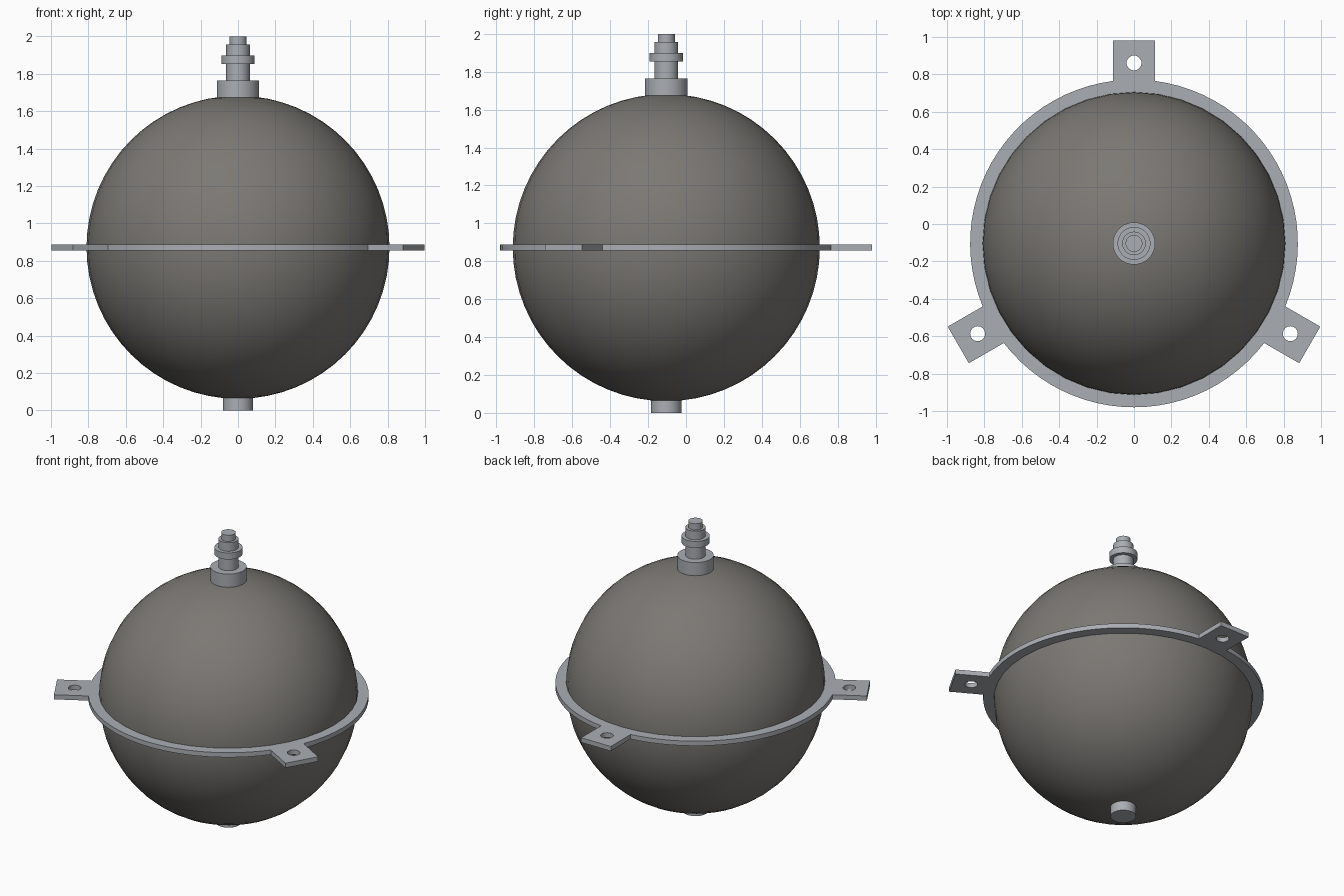
import bpy, bmesh
from math import sin, cos, asin, radians, pi

if "Cube" in bpy.data.objects:
    bpy.data.objects.remove(bpy.data.objects["Cube"], do_unlink=True)

CY = -0.104            # tank axis
MID = 0.872            # equator height
SPHERE_R = 0.81
RING_R = 0.876


def material(name, rgb):
    m = bpy.data.materials.new(name)
    m.use_nodes = True
    colour = (*rgb, 1)
    m.diffuse_color = colour
    m.node_tree.nodes["Principled BSDF"].inputs["Base Color"].default_value = colour
    return m


dark_grey = material("dark warm grey", (0.20, 0.19, 0.175))
light_grey = material("light steel grey", (0.40, 0.42, 0.45))


def finish(obj, mat):
    bpy.ops.object.select_all(action="DESELECT")
    obj.select_set(True)
    bpy.context.view_layer.objects.active = obj
    if obj.type == "CURVE":
        bpy.ops.object.convert(target="MESH")
        obj = bpy.context.object
    obj.data.materials.clear()
    obj.data.materials.append(mat)
    bpy.ops.object.shade_smooth_by_angle(angle=radians(30))


def lathe(name, profile, mat, steps=40):
    """Turn (radius, height) points around the tank axis."""
    bm = bmesh.new()
    verts = [bm.verts.new((r, 0, z)) for r, z in profile]
    edges = [bm.edges.new(pair) for pair in zip(verts, verts[1:])]
    bmesh.ops.spin(bm, geom=verts + edges, cent=(0, 0, 0), axis=(0, 0, 1),
                   angle=2 * pi, steps=steps)
    bmesh.ops.remove_doubles(bm, verts=bm.verts, dist=0.0001)
    bmesh.ops.recalc_face_normals(bm, faces=bm.faces)
    mesh = bpy.data.meshes.new(name)
    bm.to_mesh(mesh)
    bm.free()
    obj = bpy.data.objects.new(name, mesh)
    obj.location.y = CY
    bpy.context.collection.objects.link(obj)
    finish(obj, mat)


def circle(r, n, cx=0, cy=0):
    return [(cx + r * cos(2 * pi * i / n), cy + r * sin(2 * pi * i / n)) for i in range(n)]


# Spherical tank
bpy.ops.mesh.primitive_uv_sphere_add(segments=40, ring_count=32, radius=SPHERE_R,
                                     location=(0, CY, MID))
bpy.context.object.name = "tank_sphere"
finish(bpy.context.object, dark_grey)

# Equator ring with three drilled mounting lugs, cut from one plate
HALF_W, REACH, HOLE_AT, HOLE_R = 0.113, 1.085, 0.965, 0.04
join = asin(HALF_W / RING_R)
outline, holes = [], []
for k in range(3):
    a = radians(90 + 120 * k)
    for side in (-1, 1):
        w = side * HALF_W
        outline.append((REACH * cos(a) - w * sin(a), REACH * sin(a) + w * cos(a)))
    span = radians(120) - 2 * join
    for i in range(25):
        t = a + join + span * i / 24
        outline.append((RING_R * cos(t), RING_R * sin(t)))
    holes.append(circle(HOLE_R, 24, HOLE_AT * cos(a), HOLE_AT * sin(a)))

plate = bpy.data.curves.new("mounting_ring", "CURVE")
plate.dimensions = "2D"
plate.fill_mode = "BOTH"
plate.extrude = 0.016
for loop in [outline, circle(0.795, 72)] + holes:
    spline = plate.splines.new("POLY")
    spline.points.add(len(loop) - 1)
    for point, (x, y) in zip(spline.points, loop):
        point.co = (x, y, 0, 1)
    spline.use_cyclic_u = True
ring = bpy.data.objects.new("mounting_ring", plate)
ring.location = (0, CY, MID)
bpy.context.collection.objects.link(ring)
finish(ring, light_grey)

# Top collar with stepped valve stem
lathe("top_valve", [(0, 1.65), (0.113, 1.65), (0.113, 1.764), (0.063, 1.764),
                    (0.063, 1.853), (0.088, 1.853), (0.088, 1.898), (0.063, 1.898),
                    (0.063, 1.957), (0.045, 1.957), (0.045, 2.0), (0, 2.0)], light_grey)

# Bottom drain stub
lathe("bottom_stub", [(0, 0), (0.08, 0), (0.08, 0.09), (0, 0.09)], light_grey)
